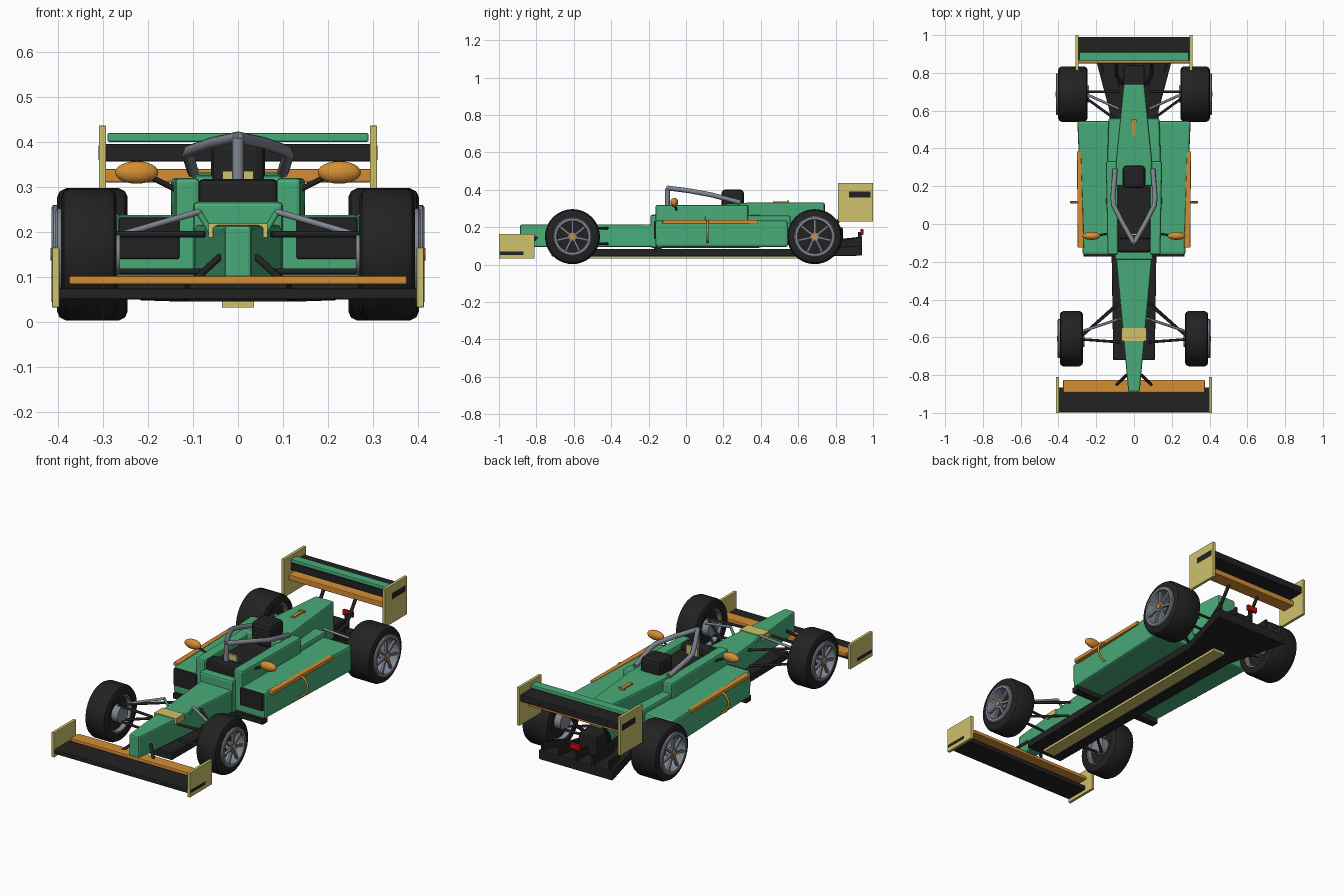
import bpy, bmesh, math
from mathutils import Vector, Matrix

if "Cube" in bpy.data.objects:
    bpy.data.objects.remove(bpy.data.objects["Cube"])


def material(name, rgb):
    m = bpy.data.materials.new(name)
    m.diffuse_color = (*rgb, 1)
    m.use_nodes = True
    m.node_tree.nodes["Principled BSDF"].inputs["Base Color"].default_value = m.diffuse_color
    return m


GREEN = material("body green", (0.065, 0.41, 0.19))
BLACK = material("carbon black", (0.016, 0.016, 0.016))
YELLOW = material("pale yellow", (0.62, 0.54, 0.15))
ORANGE = material("orange", (0.66, 0.27, 0.035))
GRAY = material("metal gray", (0.22, 0.24, 0.28))
RED = material("light red", (0.55, 0.005, 0.005))


def finish(name, bm, mat, smooth=False):
    bmesh.ops.recalc_face_normals(bm, faces=bm.faces)
    me = bpy.data.meshes.new(name)
    bm.to_mesh(me)
    bm.free()
    me.materials.append(mat)
    ob = bpy.data.objects.new(name, me)
    bpy.context.collection.objects.link(ob)
    if smooth:
        me.shade_smooth()
        me.set_sharp_from_angle(angle=math.radians(35))
    return ob


def loft(name, mat, sections, bevel=0.0, mirror=False):
    """Rectangular sections (y, x0, x1, z0, z1) joined along y."""
    for s in ((1, -1) if mirror else (1,)):
        bm = bmesh.new()
        rings = [[bm.verts.new((s * x, y, z)) for x, z in
                  ((x0, z0), (x1, z0), (x1, z1), (x0, z1))]
                 for y, x0, x1, z0, z1 in sections]
        for a, b in zip(rings, rings[1:]):
            for i in range(4):
                j = (i + 1) % 4
                bm.faces.new((a[i], a[j], b[j], b[i]))
        bm.faces.new(rings[0])
        bm.faces.new(rings[-1])
        label = name if not mirror else name + (" right" if s > 0 else " left")
        ob = finish(label, bm, mat)
        if bevel:
            mod = ob.modifiers.new("bevel", 'BEVEL')
            mod.width, mod.segments = bevel, 2


def box(name, mat, x0, x1, y0, y1, z0, z1, bevel=0.0, mirror=False):
    loft(name, mat, [(y0, x0, x1, z0, z1), (y1, x0, x1, z0, z1)], bevel, mirror)


def tube(name, mat, points, radius, mirror=False):
    for s in ((1, -1) if mirror else (1,)):
        cu = bpy.data.curves.new(name, 'CURVE')
        cu.dimensions = '3D'
        cu.bevel_depth, cu.bevel_resolution, cu.use_fill_caps = radius, 2, True
        sp = cu.splines.new('POLY')
        sp.points.add(len(points) - 1)
        for p, (x, y, z) in zip(sp.points, points):
            p.co = (s * x, y, z, 1)
        cu.materials.append(mat)
        ob = bpy.data.objects.new(name, cu)
        bpy.context.collection.objects.link(ob)
        bpy.ops.object.select_all(action='DESELECT')
        ob.select_set(True)
        bpy.context.view_layer.objects.active = ob
        bpy.ops.object.convert(target='MESH')


def lathe(name, mat, profile, s, y, z, steps=40):
    """Closed profile of (x, radius) turned about the axle."""
    bm = bmesh.new()
    rings = []
    for k in range(steps):
        a = 2 * math.pi * k / steps
        rings.append([bm.verts.new((s * x, y + r * math.cos(a), z + r * math.sin(a)))
                      for x, r in profile])
    n = len(profile)
    for k in range(steps):
        a, b = rings[k], rings[(k + 1) % steps]
        for i in range(n):
            j = (i + 1) % n
            bm.faces.new((a[i], a[j], b[j], b[i]))
    return finish(name, bm, mat, True)


def disc(name, mat, x, depth, r, s, y, z):
    bm = bmesh.new()
    mtx = Matrix.Translation((s * x, y, z)) @ Matrix.Rotation(math.pi / 2, 4, 'Y')
    bmesh.ops.create_cone(bm, cap_ends=True, segments=32, radius1=r, radius2=r,
                          depth=depth, matrix=mtx)
    finish(name, bm, mat, True)


# wheels
def wheel(tag, s, y, xi, xo, rim):
    z, R = 0.15, 0.147
    lathe(tag + " tyre", BLACK, [(xi, rim - .004), (xi, R - .02), (xi + .006, R - .007), (xi + .02, R),
          (xo - .02, R), (xo - .006, R - .007), (xo, R - .02), (xo, rim - .004)], s, y, z)
    lathe(tag + " rim", GRAY, [(xi + .005, rim - .012), (xi + .005, rim), (xo + .008, rim),
          (xo + .012, rim - .005), (xo + .012, rim - .018), (xo, rim - .022)], s, y, z)
    disc(tag + " brake disc", BLACK, xi + .045, .03, rim - .006, s, y, z)
    disc(tag + " hub", GRAY, xo - .01, .035, .024, s, y, z)
    disc(tag + " wheel nut", ORANGE, xo + .008, .012, .014, s, y, z)
    disc(tag + " upright", GRAY, xi + .012, .04, .045, s, y, z)
    bm = bmesh.new()
    for k in range(7):
        mtx = (Matrix.Translation((s * xo, y, z)) @ Matrix.Rotation(2 * math.pi * k / 7, 4, 'X')
               @ Matrix.Translation((0, 0, rim / 2)) @ Matrix.Diagonal((.012, .012, rim - .02, 1)))
        bmesh.ops.create_cube(bm, size=1, matrix=mtx)
    finish(tag + " spokes", bm, GRAY)


for s, side in ((1, "right"), (-1, "left")):
    wheel("front " + side, s, -0.607, 0.27, 0.393, 0.103)
    wheel("rear " + side, s, 0.688, 0.245, 0.402, 0.11)

# main bodywork
loft("nose", GREEN, [(-.888, -.03, .03, .095, .214), (-.17, -.096, .096, .095, .216)], .008)
box("tub", GREEN, -.1, .1, -.19, .4, .09, .267, .01)
loft("cockpit side", GREEN, [(-.163, .085, .14, .2, .32), (.333, .085, .149, .2, .32)], .01, True)
loft("sidepod", GREEN, [(-.163, .09, .272, .095, .237), (.545, .09, .3, .095, .237)], .012, True)
box("sidepod inlet", BLACK, .13, .265, -.172, -.15, .14, .232, .004, True)
loft("engine body", GREEN, [(.1, -.148, .148, .2, .267), (.56, -.135, .135, .12, .262)], .01)
loft("engine cover", GREEN, [(.2, -.1, .1, .2, .325), (.34, -.095, .095, .2, .332),
                             (.742, -.055, .055, .13, .332)], .01)
box("cover camera stem", ORANGE, -.009, .009, .465, .55, .325, .339)
box("cover camera bar", ORANGE, -.016, .016, .54, .552, .33, .342)
box("nose band top", YELLOW, -.064, .064, -.62, -.55, .21, .219)
box("nose band side", YELLOW, .056, .066, -.62, -.55, .188, .217, 0, True)

# sidepod trim
loft("sidepod strip", ORANGE, [(-.125, .265, .298, .219, .24), (.385, .28, .302, .219, .24)], .004, True)
tube("sidepod hoop", ORANGE, [(.29, .115, .235), (.318, .115, .222), (.334, .115, .195),
     (.334, .115, .165), (.32, .115, .138), (.295, .115, .12)], .006, True)

# cockpit
box("cockpit interior", BLACK, -.087, .087, -.13, .2, .2, .288)
box("dashboard", BLACK, -.088, .088, -.15, -.075, .2, .318, .012)
box("steering display", YELLOW, -.034, .034, -.062, -.05, .28, .335)
box("headrest", BLACK, -.06, .06, .19, .31, .28, .402, .02)

# halo
tube("halo pillar", GRAY, [(0, -.1, .3), (0, -.098, .408)], .013)
tube("halo arm", GRAY, [(0, -.1, .41), (.06, .005, .397), (.108, .1, .38), (.112, .14, .372),
                        (.1, .29, .333)], .013, True)

# mirrors
for s in (1, -1):
    bm = bmesh.new()
    bmesh.ops.create_uvsphere(bm, u_segments=24, v_segments=12, radius=1,
                              matrix=Matrix.Translation((s * .225, -.063, .332))
                              @ Matrix.Diagonal((.048, .021, .025, 1)))
    finish("mirror", bm, ORANGE, True)
tube("mirror stalk", BLACK, [(.13, -.05, .29), (.2, -.062, .325)], .006, True)

# floor, plank and diffuser
loft("floor", BLACK, [(-.72, -.11, .11, .045, .085), (.6, -.13, .13, .045, .085),
                      (.94, -.22, .22, .048, .1)], .004)
box("plank", YELLOW, -.036, .036, -.68, .68, .032, .047)
box("sidepod floor lip", BLACK, .09, .268, -.172, -.13, .07, .098, 0, True)
for x in (-.2, -.1, 0, .1, .2):
    k = abs(x) / .2
    loft("diffuser fin", BLACK, [(.66 + .14 * k, x * .8 - .005, x * .8 + .005, .08, .12),
                                 (.94, x - .006, x + .006, .08, .15)])
box("gearbox", BLACK, -.055, .055, .6, .84, .08, .2, .01)
box("rear light", RED, -.03, .03, .933, .948, .16, .19, .002)
box("rear light post", BLACK, -.008, .008, .92, .938, .1, .175)

# front wing
box("front wing", BLACK, -.4135, .4135, -.997, -.865, .05, .074, .004)
box("front flap", ORANGE, -.375, .375, -.892, -.825, .083, .102, .004)
box("front endplate", YELLOW, .397, .413, -1, -.81, .032, .165, .002, True)
tube("front wing strut", BLACK, [(.1, -.858, .09), (.04, -.8, .145)], .008, True)

# rear wing
box("rear wing", BLACK, -.3095, .3095, .868, .99, .356, .395, .004)
box("rear top flap", GREEN, -.29, .29, .862, .91, .4, .42, .004)
box("rear lower plane", ORANGE, -.295, .295, .85, .925, .31, .34, .004)
box("rear endplate", YELLOW, .293, .309, .812, 1, .23, .436, .002, True)
tube("rear wing pylon", BLACK, [(.06, .74, .15), (.095, .79, .2), (.095, .88, .325)], .009, True)

# suspension arms
for z, reach in ((.195, 0), (.112, .01)):
    for y0, y1 in ((-.6, -.42), (-.61, -.625), (.69, .54), (.7, .7)):
        xin = (.075 + reach) if y0 < 0 else .08
        tube("wishbone", BLACK, [(.285, y0, z), (xin, y1, z)], .007, True)
tube("front pushrod", GRAY, [(.28, -.57, .188), (.085, -.505, .245)], .007, True)
tube("rear pushrod", GRAY, [(.26, .69, .18), (.08, .61, .24)], .007, True)
tube("front pushrod mount", GREEN, [(.088, -.505, .245), (.06, -.5, .2)], .007, True)
